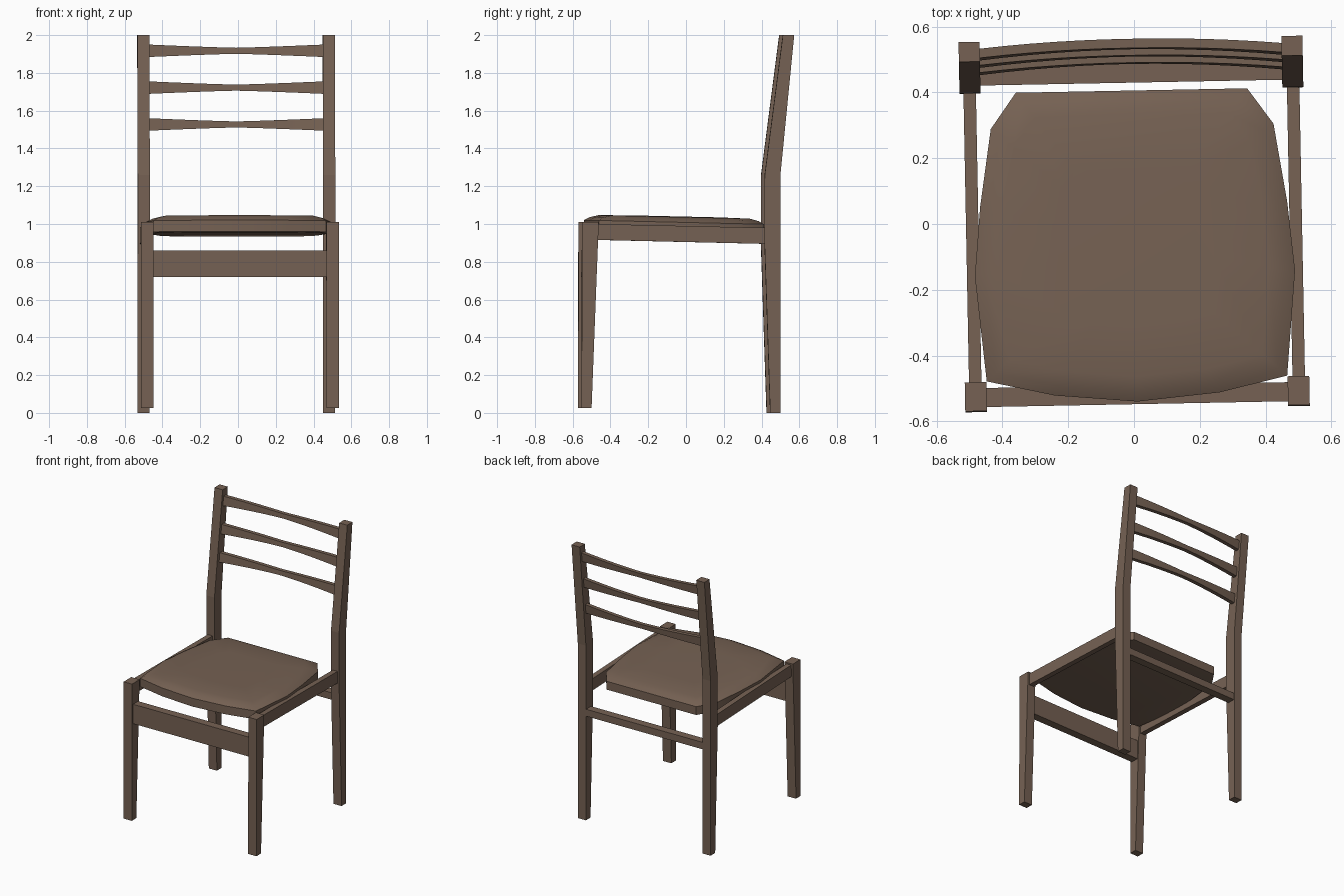
import bpy, bmesh, math
from mathutils import Matrix

if "Cube" in bpy.data.objects:
    bpy.data.objects.remove(bpy.data.objects["Cube"])

wood = bpy.data.materials.new("brown wood")
wood.diffuse_color = (0.18, 0.121, 0.087, 1)
wood.use_nodes = True
wood.node_tree.nodes["Principled BSDF"].inputs["Base Color"].default_value = wood.diffuse_color
TURN = Matrix.Rotation(math.radians(1.1), 4, 'Z')  # whole chair is turned slightly


def loft(name, rings, smooth=False):
    """Skin a list of matching vertex rings and cap both ends."""
    bm = bmesh.new()
    vs = [[bm.verts.new(p) for p in r] for r in rings]
    n = len(rings[0])
    for a, b in zip(vs, vs[1:]):
        for i in range(n):
            j = (i + 1) % n
            bm.faces.new((a[i], a[j], b[j], b[i]))
    bm.faces.new(vs[0])
    bm.faces.new(vs[-1])
    bmesh.ops.recalc_face_normals(bm, faces=bm.faces)
    bm.transform(TURN)
    me = bpy.data.meshes.new(name)
    bm.to_mesh(me)
    bm.free()
    me.materials.append(wood)
    ob = bpy.data.objects.new(name, me)
    bpy.context.collection.objects.link(ob)
    if smooth:
        bpy.ops.object.select_all(action='DESELECT')
        ob.select_set(True)
        bpy.context.view_layer.objects.active = ob
        bpy.ops.object.shade_smooth_by_angle(angle=math.radians(35))
    return ob


def rect_z(x0, x1, y0, y1, z):
    return [(x0, y0, z), (x1, y0, z), (x1, y1, z), (x0, y1, z)]


def rect_y(x0, x1, y, z0, z1):
    return [(x0, y, z0), (x1, y, z0), (x1, y, z1), (x0, y, z1)]


# legs and side rails; profile rows are (z, y front, y back)
front_profile = [(0.025, -0.563, -0.51), (1.01, -0.56, -0.472)]
back_profile = [(0, 0.436, 0.49), (0.9, 0.406, 0.49),
                (1.26, 0.407, 0.49), (2.0, 0.503, 0.563)]
for s, side in ((-1, "left"), (1, "right")):
    for name, prof, h in (("front_leg", front_profile, 0.033),
                          ("back_leg", back_profile, 0.032)):
        c = s * 0.491
        loft(f"{name}_{side}", [rect_z(c - h, c + h, y0, y1, z) for z, y0, y1 in prof])
    loft(f"side_rail_{side}", [rect_y(s * 0.473, s * 0.511, -0.48, 0.916, 1.0),
                               rect_y(s * 0.473, s * 0.511, 0.415, 0.895, 0.98)])

# cross rails
loft("front_rail", [rect_z(-0.465, 0.465, -0.548, -0.49, z) for z in (0.72, 0.86)])
loft("back_rail", [rect_z(-0.465, 0.465, 0.43, 0.487, z) for z in (0.75, 0.80)])

# curved back slats, thinner in the middle
for k, zc in enumerate((1.527, 1.722, 1.917)):
    yc = 0.4485 + 0.0845 * (zc - 1.26) / 0.74
    rings = []
    for i in range(13):
        t = -1 + i / 6
        y = yc + 0.024 * (1 - t * t)
        h = 0.016 + 0.017 * abs(t) ** 1.2
        d, lean = 0.014, 0.12 * h
        x = 0.465 * t
        rings.append([(x, y - d - lean, zc - h), (x, y + d - lean, zc - h),
                      (x, y + d + lean, zc + h), (x, y - d + lean, zc + h)])
    loft(f"back_slat_{k + 1}", rings, smooth=True)

# padded seat: half outline mirrored, stacked rings, sloping down to the back
half = [(0.25, -0.517), (0.457, -0.47), (0.487, -0.15), (0.467, 0.06),
        (0.43, 0.297), (0.352, 0.406)]
outline = [(0, -0.54)] + half + [(-x, y) for x, y in reversed(half)]


def seat_ring(scale, z):
    cy = -0.065
    return [(x * scale, cy + (y - cy) * scale,
             z - 0.023 * (cy + (y - cy) * scale)) for x, y in outline]


loft("seat", [seat_ring(k, z) for k, z in
              ((0.94, 0.943), (1.0, 0.948), (1.0, 1.008), (0.94, 1.024), (0.84, 1.036),
               (0.5, 1.039))], smooth=True)
